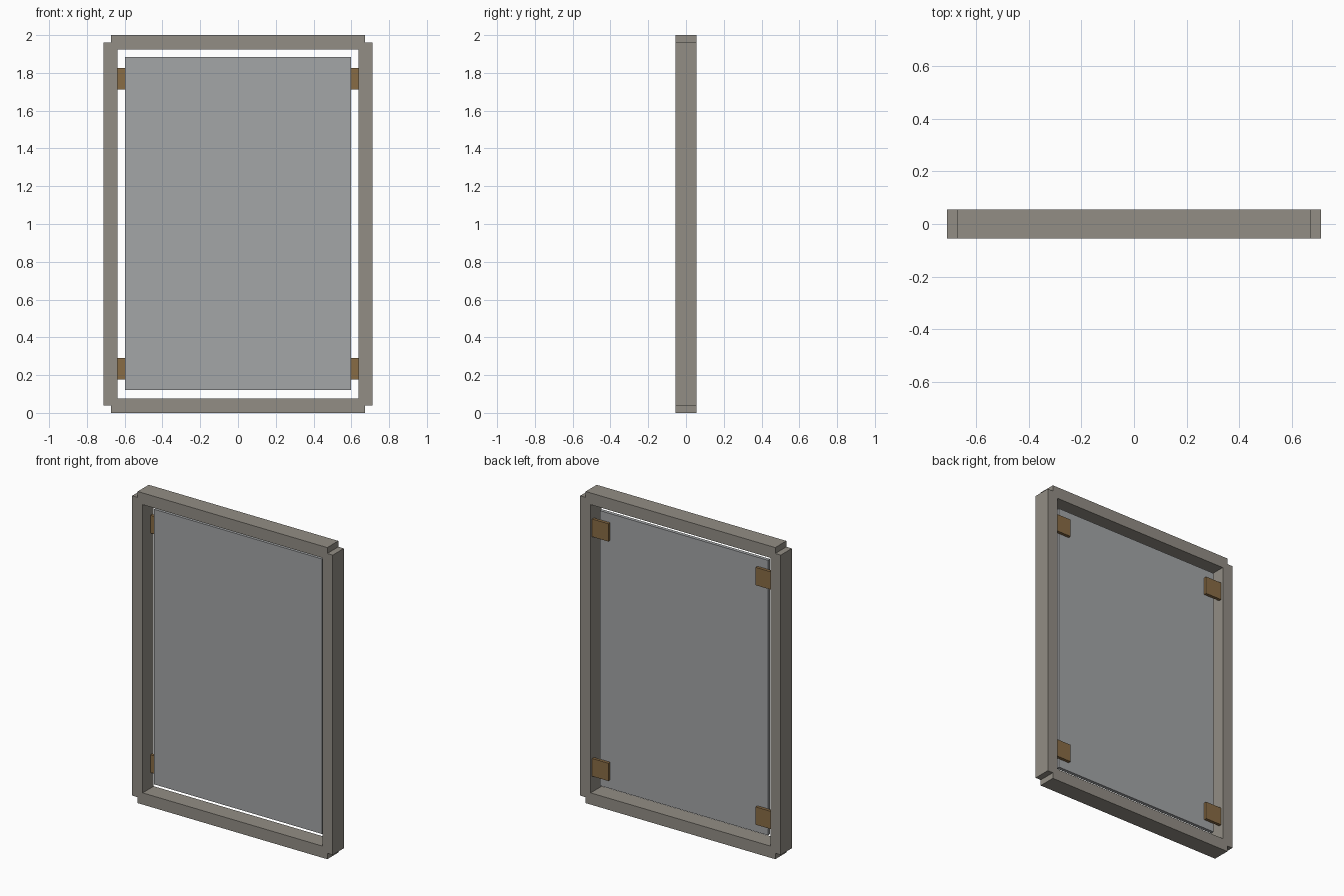
import bpy

if "Cube" in bpy.data.objects:
    bpy.data.objects.remove(bpy.data.objects["Cube"])


def material(name, rgb):
    m = bpy.data.materials.new(name)
    m.diffuse_color = (*rgb, 1.0)
    m.use_nodes = True
    m.node_tree.nodes["Principled BSDF"].inputs["Base Color"].default_value = m.diffuse_color
    return m


def box(name, x, y, z, mat):
    """Box from (min, max) pairs on each axis."""
    bpy.ops.mesh.primitive_cube_add(size=1, location=[(a + b) / 2 for a, b in (x, y, z)])
    ob = bpy.context.object
    ob.name = name
    ob.scale = [b - a for a, b in (x, y, z)]
    bpy.ops.object.transform_apply(location=False, rotation=False, scale=True)
    ob.data.materials.append(mat)
    return ob


frame_mat = material("warm_grey", (0.29, 0.27, 0.235))
panel_mat = material("panel_grey", (0.37, 0.38, 0.39))
clip_mat = material("brown", (0.25, 0.15, 0.06))

DEPTH = (-0.056, 0.056)

# Frame rails, stepped at the corners where they cross the stiles
box("bottom_rail", (-0.673, 0.673), DEPTH, (0.0, 0.075), frame_mat)
box("top_rail", (-0.673, 0.673), DEPTH, (1.925, 2.0), frame_mat)

# Frame stiles
box("left_stile", (-0.712, -0.638), DEPTH, (0.038, 1.962), frame_mat)
box("right_stile", (0.638, 0.712), DEPTH, (0.038, 1.962), frame_mat)

# Inset panel, floating inside the frame
box("panel", (-0.597, 0.597), (0.0, 0.022), (0.12, 1.885), panel_mat)

# Four clips behind the panel, joining it to the stiles
for side, x in (("left", (-0.638, -0.523)), ("right", (0.523, 0.638))):
    for level, zc in (("lower", 0.233), ("upper", 1.77)):
        box(f"{level}_{side}_clip", x, (0.022, 0.041), (zc - 0.057, zc + 0.057), clip_mat)
